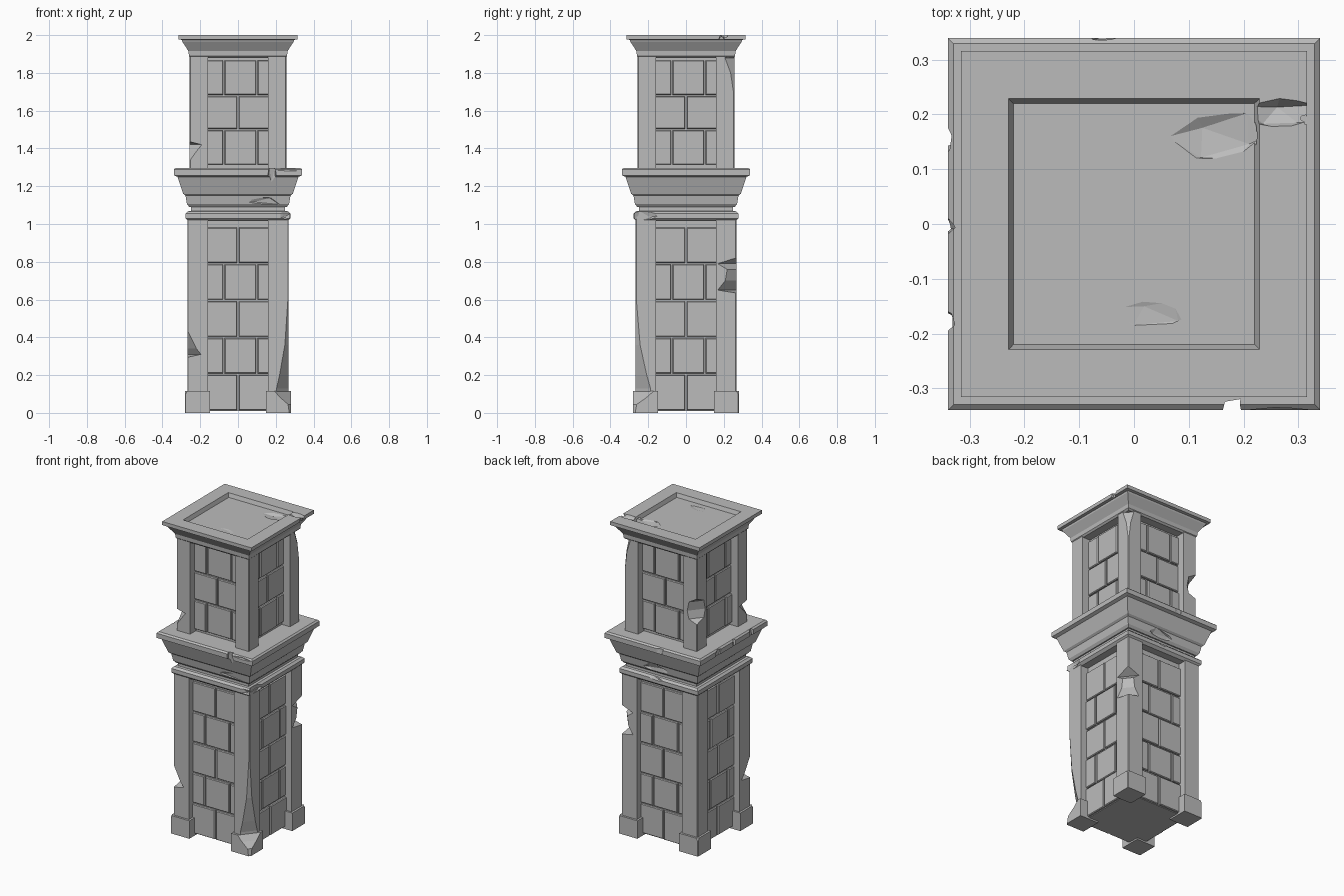
import bpy, bmesh, random
from mathutils import Vector, Euler

random.seed(4)
cube = bpy.data.objects.get("Cube")
if cube:
    bpy.data.objects.remove(cube, do_unlink=True)

stone = bpy.data.materials.new("grey stone")
stone.use_nodes = True
GREY = (0.5, 0.5, 0.5, 1)
stone.diffuse_color = GREY
stone.node_tree.nodes["Principled BSDF"].inputs["Base Color"].default_value = GREY


def finish(name, bm):
    bmesh.ops.recalc_face_normals(bm, faces=bm.faces[:])
    mesh = bpy.data.meshes.new(name)
    bm.to_mesh(mesh)
    bm.free()
    mesh.materials.append(stone)
    obj = bpy.data.objects.new(name, mesh)
    bpy.context.collection.objects.link(obj)
    return obj


def loft(name, rings):
    """Skin a stack of equal-sized point rings and close both ends."""
    bm = bmesh.new()
    loops = [[bm.verts.new(p) for p in ring] for ring in rings]
    n = len(loops[0])
    for low, high in zip(loops, loops[1:]):
        for i in range(n):
            j = (i + 1) % n
            bm.faces.new((low[i], low[j], high[j], high[i]))
    bm.faces.new(loops[0])
    bm.faces.new(loops[-1])
    return finish(name, bm)


def square_stack(name, profile):
    return loft(name, [[(h * x, h * y, z) for x, y in ((-1, -1), (1, -1), (1, 1), (-1, 1))]
                       for h, z in profile])


def corner_post(name, sx, sy, inner, outer, rings):
    """Square post whose outer corner is cut back by c at each height z."""
    layers = []
    for z, c in rings:
        section = ((inner, inner), (outer, inner), (outer, outer - c),
                   (outer - 0.8 * c, outer), (inner, outer))
        layers.append([(sx * x, sy * y, z) for x, y in section])
    return loft(name, layers)


def gouge(obj, chips):
    """Break pieces out of obj with jagged rock-shaped cutters."""
    for centre, size in chips:
        bm = bmesh.new()
        bmesh.ops.create_icosphere(bm, subdivisions=1, radius=1)
        turn = Euler((0.3, 0.2, random.uniform(-0.3, 0.3))).to_matrix()
        for v in bm.verts:
            p = turn @ (v.co * random.uniform(0.75, 1.2))
            v.co = Vector(centre) + Vector(a * b for a, b in zip(p, size))
        cutter = finish("chip_cutter", bm)
        cutter.hide_render = True
        mod = obj.modifiers.new("chip", "BOOLEAN")
        mod.operation = "DIFFERENCE"
        mod.solver = "EXACT"
        mod.object = cutter
        bpy.context.view_layer.update()
        graph = bpy.context.evaluated_depsgraph_get()
        mesh = bpy.data.meshes.new_from_object(obj.evaluated_get(graph))
        obj.modifiers.clear()
        obj.data = mesh
        bpy.data.objects.remove(cutter, do_unlink=True)


def brick_walls(name, half, levels, lean):
    """Running-bond bricks on all four sides; joints alternate per course."""
    bm = bmesh.new()
    joint = 0.004
    for side in range(4):
        turn = Euler((0, 0, side * 1.5707963)).to_matrix()
        for row, (z0, z1) in enumerate(zip(levels, levels[1:])):
            joints = (-0.17, 0, 0.17) if (row + lean) % 2 else (-0.17, -0.075, 0.1, 0.17)
            for x0, x1 in zip(joints, joints[1:]):
                shift = random.uniform(-0.004, 0.003)
                front = -half + shift
                rings = []
                for y, g in ((-half + 0.02, joint), (front + 0.005, joint), (front, joint + 0.004)):
                    rings.append([bm.verts.new(turn @ Vector(p)) for p in (
                        (x0 + g, y, z0 + g), (x1 - g, y, z0 + g),
                        (x1 - g, y, z1 - g), (x0 + g, y, z1 - g))])
                for back, fore in zip(rings, rings[1:]):
                    for i in range(4):
                        j = (i + 1) % 4
                        bm.faces.new((back[i], back[j], fore[j], fore[i]))
                bm.faces.new(rings[-1])
                bm.faces.new(rings[0])
    return finish(name, bm)


# Wall cores and their bricks
square_stack("lower_core", [(0.215, 0.01), (0.215, 1.04)])
square_stack("upper_core", [(0.198, 1.28), (0.198, 1.92)])
brick_walls("lower_bricks", 0.227, (0.01, 0.205, 0.4, 0.595, 0.79, 0.985), 1)
brick_walls("upper_bricks", 0.21, (1.31, 1.5, 1.68, 1.87), 0)

# Corner posts and feet, with the chipped heights of each corner
E = 0.005
lower_chips = {
    (-1, -1): [(0.295, E), (0.31, 0.09), (0.34, 0.06), (0.43, E)],
    (1, -1): [(0.13, 0.08), (0.2, 0.06), (0.36, 0.025), (0.6, E)],
    (1, 1): [(0.635, E), (0.65, 0.1), (0.7, 0.06), (0.76, 0.05), (0.79, 0.1), (0.82, E)],
    (-1, 1): [],
}
upper_chips = {
    (-1, -1): [(1.34, E), (1.39, 0.05), (1.42, 0.08), (1.435, E)],
    (1, -1): [],
    (1, 1): [(1.7, E), (1.8, 0.02), (1.88, 0.05)],
    (-1, 1): [(1.47, E), (1.49, 0.07), (1.54, 0.085), (1.6, 0.07), (1.63, E)],
}
for (sx, sy), chips in lower_chips.items():
    where = ("front" if sy < 0 else "back") + ("_left" if sx > 0 else "_right")
    broken = (sx, sy) == (1, -1)
    start = 0.08 if broken else E
    corner_post("lower_post_" + where, sx, sy, 0.16, 0.268,
                [(0.05, start), *chips, (1.04, E)])
    corner_post("upper_post_" + where, sx, sy, 0.16, 0.256,
                [(1.28, E), *upper_chips[sx, sy], (1.91, E)])
    foot = [(0, E), (0.1, E), (0.115, 0.015)]
    if broken:
        foot = [(0, 0.012), (0.045, 0.02), (0.08, 0.07), (0.115, 0.11)]
    corner_post("foot_" + where, sx, sy, 0.148, 0.281, foot)

# Band and cornice between the two storeys
band = square_stack("lower_band", [(0.262, 1.015), (0.278, 1.03), (0.278, 1.055), (0.265, 1.067),
                                   (0.25, 1.069), (0.25, 1.1)])
gouge(band, [((0.285, -0.22, 1.05), (0.03, 0.07, 0.05)),
             ((0.02, 0.285, 1.07), (0.1, 0.025, 0.035)),
             ((0.25, -0.29, 1.04), (0.05, 0.025, 0.03))])
cornice = square_stack("middle_cornice", [(0.258, 1.09), (0.27, 1.105), (0.278, 1.15), (0.29, 1.16),
                                          (0.32, 1.25), (0.34, 1.258), (0.34, 1.288), (0.33, 1.297)])
gouge(cornice, [((0.12, -0.29, 1.12), (0.13, 0.03, 0.035)),
                ((0.18, -0.34, 1.23), (0.025, 0.03, 0.1)),
                ((0.27, -0.35, 1.29), (0.09, 0.018, 0.02)),
                ((-0.35, -0.18, 1.28), (0.025, 0.025, 0.05)),
                ((-0.35, 0.0, 1.28), (0.025, 0.02, 0.05)),
                ((-0.35, 0.16, 1.28), (0.025, 0.03, 0.05)),
                ((-0.05, 0.35, 1.28), (0.04, 0.02, 0.05)),
                ((0.03, 0.285, 1.11), (0.11, 0.025, 0.04))])

# Cap with a sunken top
cap = square_stack("cap", [(0.25, 1.88), (0.26, 1.89), (0.262, 1.915), (0.295, 1.965), (0.297, 1.975),
                           (0.316, 1.977), (0.316, 2.0), (0.229, 2.0), (0.22, 1.975)])
gouge(cap, [((0.27, 0.2, 2.01), (0.07, 0.035, 0.035)),
            ((0.315, 0.19, 1.96), (0.02, 0.02, 0.06)),
            ((0.15, 0.16, 1.98), (0.09, 0.05, 0.015)),
            ((0.03, -0.16, 1.98), (0.08, 0.04, 0.01))])
